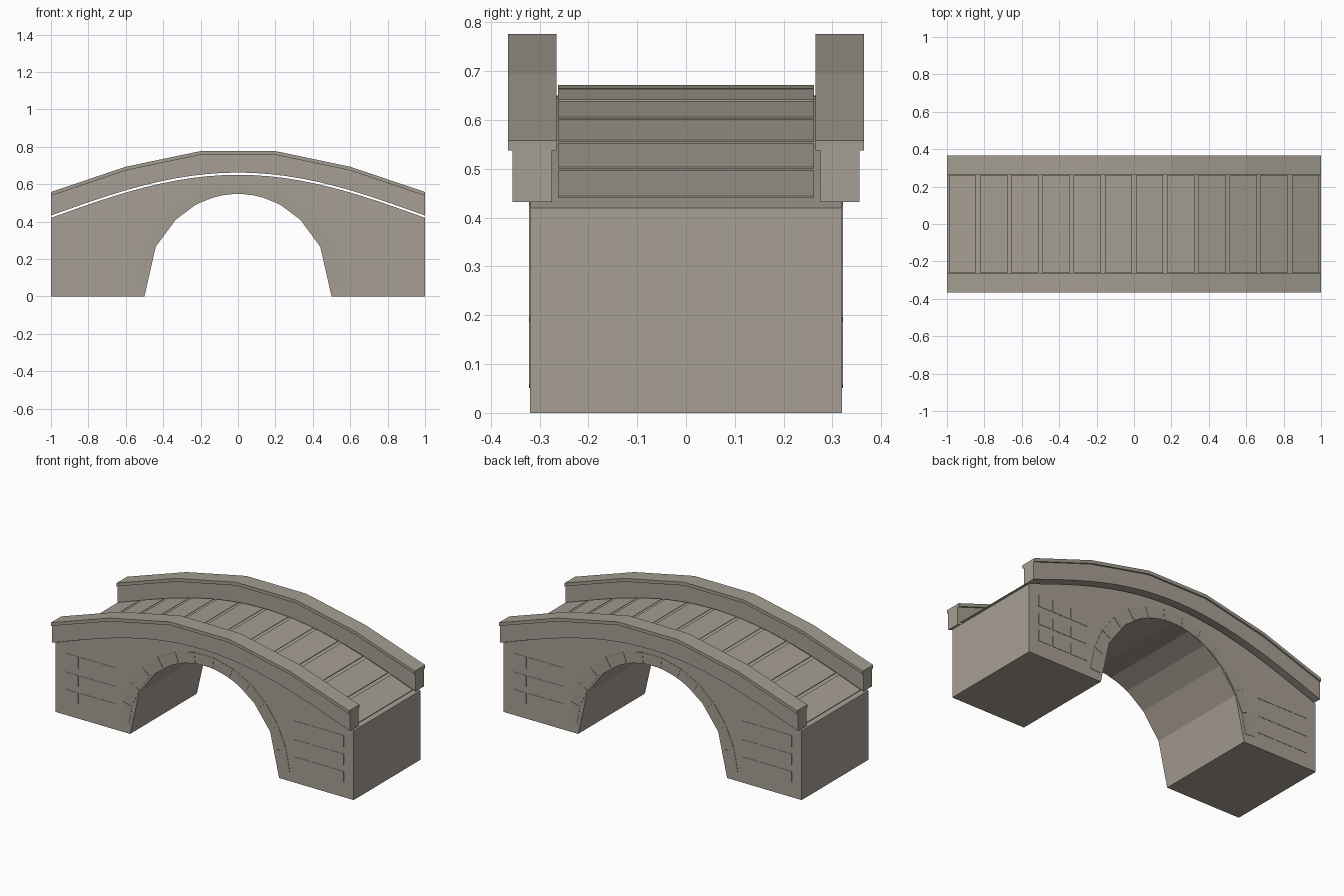
import bpy, bmesh, math

if "Cube" in bpy.data.objects:
    bpy.data.objects.remove(bpy.data.objects["Cube"])


def material(name, rgb):
    m = bpy.data.materials.new(name)
    m.diffuse_color = (*rgb, 1)
    m.use_nodes = True
    m.node_tree.nodes["Principled BSDF"].inputs["Base Color"].default_value = m.diffuse_color
    return m


STONE = material("warm grey stone", (0.39, 0.345, 0.297))
TRIM = material("pale olive stone", (0.37, 0.337, 0.283))


def deck(x):
    """Height of the arched roadway."""
    return 0.42 + 0.23 * math.cos(math.pi * x / 2)


def steps(n):
    return [-1 + 2 * i / n for i in range(n + 1)]


def extrude(bm, outline, y0, y1):
    """Extrude an (x, z) outline from y0 to y1."""
    face = bm.faces.new([bm.verts.new((x, y0, z)) for x, z in outline])
    out = bmesh.ops.extrude_face_region(bm, geom=[face])
    verts = [v for v in out["geom"] if isinstance(v, bmesh.types.BMVert)]
    bmesh.ops.translate(bm, verts=verts, vec=(0, y1 - y0, 0))


def part(name, prisms, mat, mirror=False):
    """Object made of prisms (outline, y0, y1), optionally mirrored in y."""
    bm = bmesh.new()
    for outline, y0, y1 in prisms:
        extrude(bm, outline, y0, y1)
        if mirror:
            extrude(bm, outline, -y1, -y0)
    bmesh.ops.recalc_face_normals(bm, faces=bm.faces)
    mesh = bpy.data.meshes.new(name)
    bm.to_mesh(mesh)
    bm.free()
    mesh.materials.append(mat)
    obj = bpy.data.objects.new(name, mesh)
    bpy.context.collection.objects.link(obj)
    return obj


def band(xs, low, high):
    """Outline that follows the roadway between two height offsets."""
    return ([(x, deck(x) + low) for x in xs]
            + [(x, deck(x) + high) for x in reversed(xs)])


# Body with the arched opening
half = [(0.5, 0), (0.44, 0.265), (0.333, 0.41), (0.222, 0.493), (0.111, 0.537)]
arch = half + [(0, 0.55)] + [(-x, z) for x, z in reversed(half)]
top = [(x, deck(x)) for x in steps(24)]
part("bridge_body", [([(1, 0)] + arch + [(-1, 0)] + top, -0.32, 0.32)], STONE)

# Parapet walls and their faceted caps
part("parapet_wall", [(band(steps(24), 0.012, 0.121), 0.275, 0.355)], STONE, True)
part("parapet_cap", [(band(steps(5), 0.118, 0.138), 0.265, 0.365)], TRIM, True)

# Roadway slabs, each a flat tilted plate
slabs = {STONE: [], TRIM: []}
for i in range(12):
    c = -1 + (i + 0.5) / 6
    slope = -0.23 * math.pi / 2 * math.sin(math.pi * c / 2)
    w = 0.073
    z = deck(c) + 0.02
    outline = [(c - w, z - w * slope - 0.003), (c + w, z + w * slope - 0.003),
               (c + w, z + w * slope), (c - w, z - w * slope)]
    slabs[STONE if i in (0, 7) else TRIM].append((outline, -0.262, 0.262))
part("road_slabs", slabs[TRIM], TRIM)
part("road_slabs_warm", slabs[STONE], STONE)

# Ring of arch stones on both faces
ring = []
for i in range(13):
    mid = 5 + (i + 0.5) * 170 / 13
    a, b = math.radians(mid - 6.2), math.radians(mid + 6.2)
    ring.append(([(rx * math.cos(t), rz * math.sin(t)) for rx, rz, t in
                  ((0.51, 0.55, a), (0.575, 0.615, a),
                   (0.575, 0.615, b), (0.51, 0.55, b))], 0.319, 0.322))
part("arch_stones", ring, TRIM, True)

# Blocks of facing bricks beside the opening
bricks = []
for side in (-1, 1):
    for x0, x1 in ((0.597, 0.711), (0.721, 0.836), (0.847, 0.934)):
        for z0, z1 in ((0.092, 0.157), (0.195, 0.262), (0.305, 0.375)):
            bricks.append(([(side * x0, z0), (side * x1, z0),
                            (side * x1, z1), (side * x0, z1)], 0.319, 0.322))
part("facing_bricks", bricks, STONE, True)
